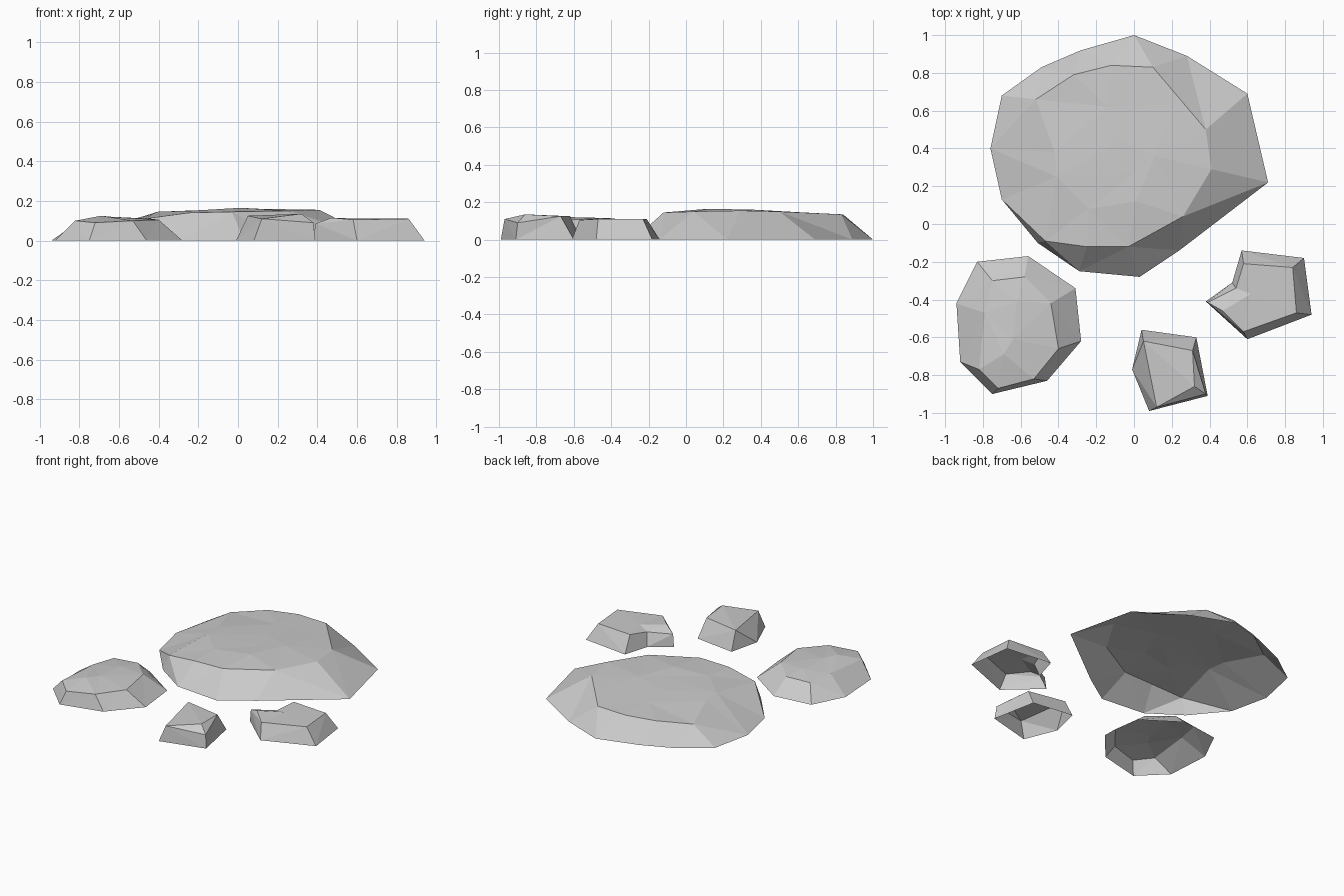
import bpy
import bmesh
from mathutils import Vector
from mathutils.geometry import delaunay_2d_cdt

default_cube = bpy.data.objects.get("Cube")
if default_cube:
    bpy.data.objects.remove(default_cube, do_unlink=True)

UNIT = 0.01  # all layout points are written in hundredths


def make_material(name, colour):
    material = bpy.data.materials.new(name)
    material.use_nodes = True
    material.diffuse_color = colour
    shader = material.node_tree.nodes["Principled BSDF"]
    shader.inputs["Base Color"].default_value = colour
    shader.inputs["Roughness"].default_value = 0.9
    return material


stone_grey = make_material("stone grey", (0.6, 0.6, 0.6, 1))


def loop_edges(start, count):
    """Closed loop of edges over consecutive point indices."""
    return [(start + i, start + (i + 1) % count) for i in range(count)]


def make_stone(name, ground, rim, crown=()):
    """Faceted open-bottomed shell: ground outline, raised rim, loose crown points."""
    points = [Vector((x, y, 0)) for x, y in ground]
    points += [Vector(p) for p in (*rim, *crown)]
    edges = loop_edges(0, len(ground)) + loop_edges(len(ground), len(rim))

    # Triangulate the plan, then lift every corner to its height
    flat = [p.to_2d() for p in points]
    plan, _, faces, sources, _, _ = delaunay_2d_cdt(flat, edges, [], 1, 0.001)

    bm = bmesh.new()
    corners = []
    for position, source in zip(plan, sources):
        height = points[source[0]].z if source else 0
        corners.append(bm.verts.new(Vector((*position, height)) * UNIT))
    for face in faces:
        bm.faces.new([corners[i] for i in face])
    for face in bm.faces:
        face.normal_update()
        if face.normal.z < 0:
            face.normal_flip()
        face.smooth = False

    mesh = bpy.data.meshes.new(name)
    bm.to_mesh(mesh)
    bm.free()
    mesh.materials.append(stone_grey)
    stone = bpy.data.objects.new(name, mesh)
    bpy.context.collection.objects.link(stone)
    return stone


# Broad slab at the back
make_stone(
    "large_stone",
    ground=[(0, 100), (-28, 92), (-49, 83), (-70, 68), (-76, 40), (-70, 13),
            (-51, -10), (-29, -25), (3, -28), (24, -14), (71, 22), (60, 69),
            (28, 89)],
    rim=[(10, 83, 13.5), (-12, 84, 13.5), (-32, 79, 13), (-52, 66, 11),
         (-42, 38, 14), (-41, 25, 14.5), (-47, -9, 11), (-25, -12, 14),
         (-3, -12, 14.5), (26, 4, 15), (41, 29, 15.5), (38, 50, 15)],
    crown=[(-14, 62, 14.5), (-7, 44, 15.5), (11, 36, 16), (0, 27, 16),
           (1, 12, 16.5), (-24, 8, 15), (21, 63, 14.5)],
)

# Medium slab at the front right
make_stone(
    "medium_stone",
    ground=[(-56, -17), (-83, -20), (-94, -42), (-92, -73), (-75, -90),
            (-46, -83), (-28, -62), (-31, -34)],
    rim=[(-58, -28, 10), (-75, -30, 9.5), (-79, -47, 10.5), (-82, -77, 10),
         (-72, -87, 9), (-53, -82, 10), (-40, -66, 10.5), (-44, -42, 11)],
    crown=[(-62, -41, 11.5), (-64, -61, 12), (-69, -69, 12.5)],
)

# Small five-sided stone at the front
make_stone(
    "small_front_stone",
    ground=[(4, -56), (-1, -77), (8, -99), (39, -91), (33, -60)],
    rim=[(5, -62, 12.5), (12, -97, 11), (38, -90, 9), (32, -86, 13.5),
         (31, -67, 12.5)],
)

# Small notched stone at the front left
make_stone(
    "small_notched_stone",
    ground=[(57, -14), (52, -31), (38, -41), (60, -61), (94, -48), (90, -18)],
    rim=[(58, -21, 11), (54, -34, 9), (39, -41.5, 8.5), (58, -57, 10.5),
         (86, -47, 11), (84, -23, 11)],
    crown=[(62, -37, 11), (47, -46, 11.5)],
)
